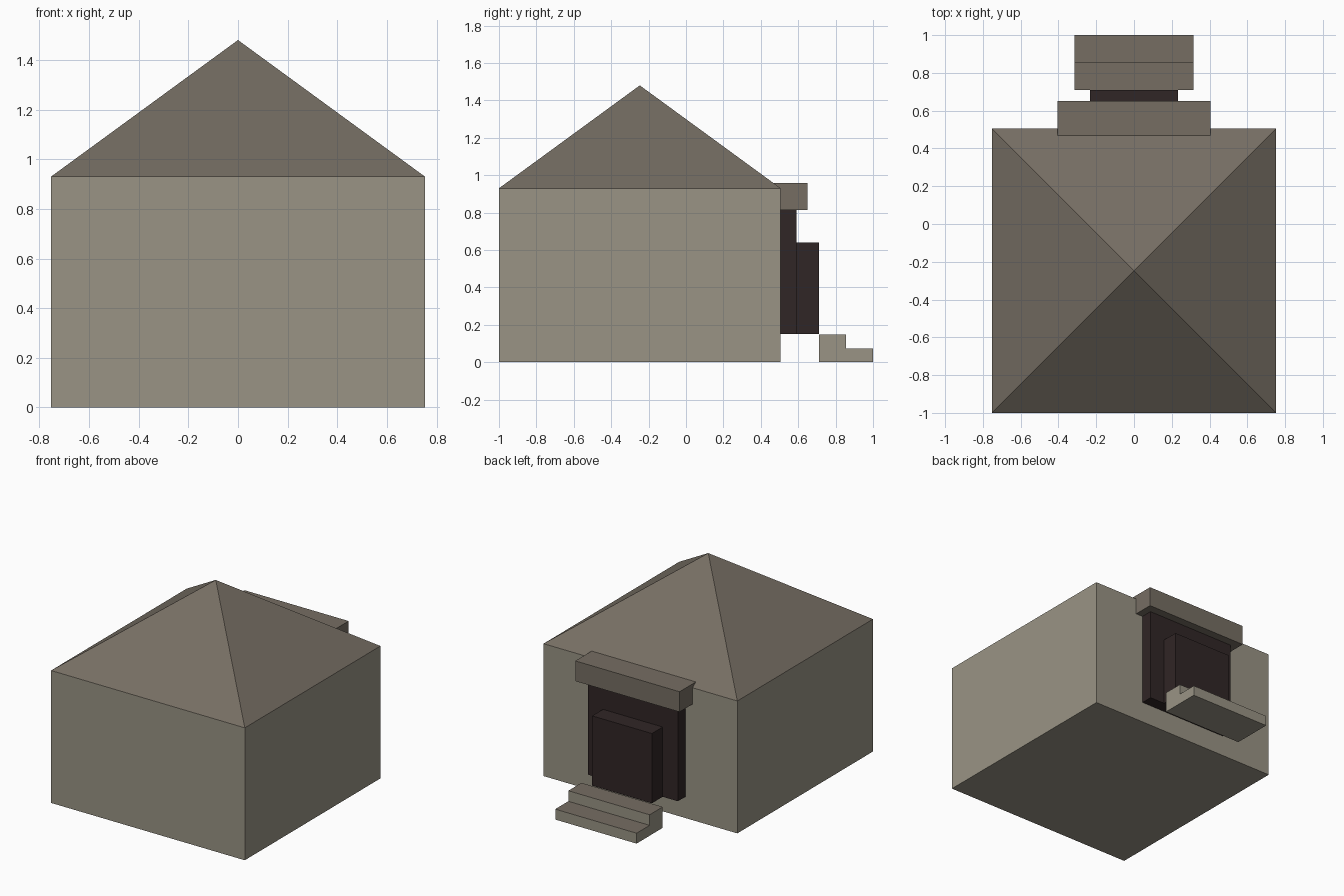
import bpy

cube = bpy.data.objects.get("Cube")
if cube:
    bpy.data.objects.remove(cube, do_unlink=True)


def material(name, rgb):
    mat = bpy.data.materials.new(name)
    mat.use_nodes = True
    color = (*rgb, 1.0)
    mat.diffuse_color = color
    mat.node_tree.nodes["Principled BSDF"].inputs["Base Color"].default_value = color
    return mat


WALL = material("wall_stone", (0.32, 0.295, 0.233))
ROOF = material("roof_brown", (0.18, 0.155, 0.124))
DARK = material("dark_wood", (0.03, 0.019, 0.019))


def mesh_object(name, verts, faces, *mats):
    mesh = bpy.data.meshes.new(name)
    mesh.from_pydata(verts, [], faces)
    mesh.update()
    for mat in mats:
        mesh.materials.append(mat)
    obj = bpy.data.objects.new(name, mesh)
    bpy.context.collection.objects.link(obj)
    return obj


def extrude_profile(name, half_width, profile, *mats):
    """Sweep a counter-clockwise (y, z) profile symmetrically across x."""
    n = len(profile)
    verts = [(x, y, z) for x in (-half_width, half_width) for y, z in profile]
    faces = [tuple(reversed(range(n))), tuple(range(n, 2 * n))]
    faces += [(i, (i + 1) % n, n + (i + 1) % n, n + i) for i in range(n)]
    return mesh_object(name, verts, faces, *mats)


def block(name, half_width, y0, y1, z0, z1, mat):
    profile = [(y0, z0), (y1, z0), (y1, z1), (y0, z1)]
    return extrude_profile(name, half_width, profile, mat)


# House body: four walls and a floor, left open under the roof
HALF, FRONT, BACK, EAVE = 0.753, -1.0, 0.506, 0.93
corners = [(-HALF, FRONT), (HALF, FRONT), (HALF, BACK), (-HALF, BACK)]
sides = [(i, (i + 1) % 4) for i in range(4)]
mesh_object("walls",
            [(x, y, z) for z in (0, EAVE) for x, y in corners],
            [(3, 2, 1, 0)] + [(a, b, b + 4, a + 4) for a, b in sides], WALL)

# Pyramid roof
mesh_object("roof",
            [(x, y, EAVE) for x, y in corners] + [(0, (FRONT + BACK) / 2, 1.48)],
            [(a, b, 4) for a, b in sides], ROOF)

# Doorway at the back: surround, door and canopy
block("door_frame", 0.35, 0.5, 0.59, 0.15, 0.815, DARK)
block("door", 0.232, 0.585, 0.71, 0.15, 0.64, DARK)
block("door_canopy", 0.405, 0.465, 0.65, 0.815, 0.957, ROOF)

# Entrance steps with darker treads
steps = extrude_profile("entrance_steps", 0.316,
                        [(0.71, 0), (1, 0), (1, 0.073), (0.855, 0.073),
                         (0.855, 0.147), (0.71, 0.147)], WALL, ROOF)
for face in steps.data.polygons:
    face.material_index = int(face.normal.z > 0.5)
